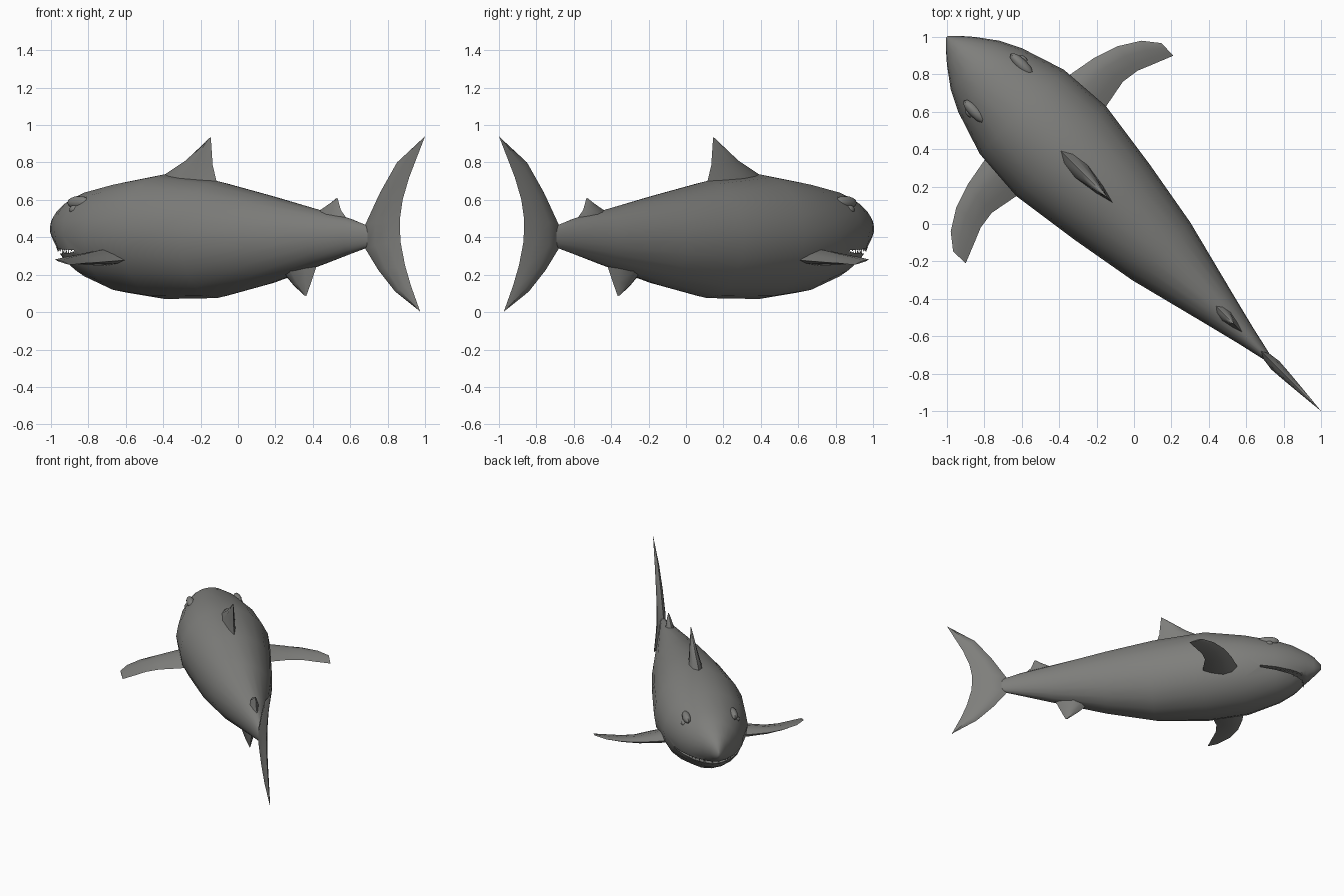
import bpy
import bmesh
import math
from mathutils import Vector

cube = bpy.data.objects.get("Cube")
if cube:
    bpy.data.objects.remove(cube, do_unlink=True)

skin = bpy.data.materials.new("grey skin")
skin.use_nodes = True
colour = (0.21, 0.21, 0.2, 1)
skin.diffuse_color = colour
skin.node_tree.nodes["Principled BSDF"].inputs["Base Color"].default_value = colour


def place(t, h, z):
    """Body frame (t along the spine, h sideways) laid on the diagonal."""
    return Vector((t + h, h - t, z))


def finish(bm, name, angle=40):
    bmesh.ops.recalc_face_normals(bm, faces=bm.faces)
    mesh = bpy.data.meshes.new(name)
    bm.to_mesh(mesh)
    bm.free()
    obj = bpy.data.objects.new(name, mesh)
    bpy.context.collection.objects.link(obj)
    mesh.materials.append(skin)
    smooth(obj, angle)
    return obj


def smooth(obj, angle):
    bpy.ops.object.select_all(action='DESELECT')
    obj.select_set(True)
    bpy.context.view_layer.objects.active = obj
    bpy.ops.object.shade_smooth_by_angle(angle=math.radians(angle))


def loft(name, rings, angle=40):
    bm = bmesh.new()
    loops = [[bm.verts.new(p) for p in ring] for ring in rings]
    n = len(loops[0])
    for a, b in zip(loops, loops[1:]):
        for i in range(n):
            j = (i + 1) % n
            bm.faces.new((a[i], a[j], b[j], b[i]))
    bm.faces.new(loops[0])
    bm.faces.new(loops[-1])
    return finish(bm, name, angle)


def foil(lead, trail, thick):
    """Fin section between two edge points, swollen along a thickness vector."""
    a, b, d = Vector(lead), Vector(trail), Vector(thick)
    half = [(0.15, 0.7), (0.4, 1), (0.75, 0.55)]
    pts = [a] + [a.lerp(b, f) + d * k for f, k in half]
    pts += [b] + [a.lerp(b, f) - d * k for f, k in reversed(half)]
    return [place(*p) for p in pts]


def upright_fin(name, rows):
    loft(name, [foil((a, 0, za), (b, 0, zb), (0, w, 0)) for a, za, b, zb, w in rows], 60)


def ball(name, t, h, z, size):
    bm = bmesh.new()
    bmesh.ops.create_uvsphere(bm, u_segments=12, v_segments=8, radius=1)
    for v in bm.verts:
        v.co = place(t + v.co.x * size[0], h + v.co.y * size[1], z + v.co.z * size[2])
    return finish(bm, name)


# Body stations: position, top, bottom, half width
stations = [
    (-1, 0.46, 0.42, 0.006), (-0.965, 0.52, 0.375, 0.04), (-0.925, 0.56, 0.33, 0.075),
    (-0.85, 0.615, 0.24, 0.13), (-0.77, 0.65, 0.18, 0.17), (-0.6, 0.695, 0.105, 0.225),
    (-0.39, 0.737, 0.07, 0.24), (-0.11, 0.7, 0.075, 0.2), (0.145, 0.63, 0.145, 0.155),
    (0.44, 0.545, 0.25, 0.08), (0.6, 0.5, 0.31, 0.04), (0.68, 0.467, 0.34, 0.022),
    (0.74, 0.44, 0.36, 0.008)]
SIDES = 20


def ring(t, top, bottom, width):
    mid, tall = (top + bottom) / 2, (top - bottom) / 2
    steps = [math.tau * i / SIDES for i in range(SIDES)]
    return [place(t, width * math.sin(a), mid + tall * math.cos(a)) for a in steps]


body = loft("body", [ring(*s) for s in stations], 50)

# Mouth slot cut through the snout
MOUTH_Z = 0.325
bm = bmesh.new()
bmesh.ops.create_cube(bm, size=1)
for v in bm.verts:
    back = v.co.x > 0
    gap = 0.006 if back else 0.022
    v.co = place(-0.69 if back else -1.05, v.co.y * 0.6,
                 MOUTH_Z + (gap if v.co.z > 0 else -gap))
cutter = finish(bm, "mouth_cutter")
cutter.hide_render = True
cut = body.modifiers.new("mouth", 'BOOLEAN')
cut.object = cutter
cut.solver = 'EXACT'
bpy.context.view_layer.objects.active = body
bpy.ops.object.modifier_apply(modifier=cut.name)
bpy.data.objects.remove(cutter, do_unlink=True)
smooth(body, 50)


def half_width(t, z):
    for a, b in zip(stations, stations[1:]):
        if a[0] <= t <= b[0]:
            f = (t - a[0]) / (b[0] - a[0])
            top, bottom, w = (p + (q - p) * f for p, q in zip(a[1:], b[1:]))
            k = (2 * z - top - bottom) / (top - bottom)
            return w * math.sqrt(max(0, 1 - k * k))
    return 0


# Teeth along both jaws
bm = bmesh.new()
for side in (-1, 1):
    for i in range(9):
        t = -0.9 + 0.021 * i
        for direction in (-1, 1):
            z = MOUTH_Z - direction * 0.022
            h = side * half_width(t, z) * 0.9
            tip = bm.verts.new(place(t, h, z + direction * 0.024))
            base = [bm.verts.new(place(t + 0.008 * math.cos(a), h + 0.006 * math.sin(a), z))
                    for a in (0, math.tau / 3, math.tau * 2 / 3)]
            for j in range(3):
                bm.faces.new((base[j], base[(j + 1) % 3], tip))
            bm.faces.new(base)
finish(bm, "teeth", 20)

# Upright fins: lead position and height, trail position and height, half thickness
upright_fin("dorsal_fin", [
    (-0.42, 0.66, -0.09, 0.63, 0.045), (-0.39, 0.737, -0.115, 0.7, 0.032),
    (-0.28, 0.81, -0.135, 0.785, 0.02), (-0.16, 0.922, -0.145, 0.935, 0.003)])
upright_fin("rear_dorsal_fin", [
    (0.42, 0.5, 0.6, 0.46, 0.03), (0.44, 0.546, 0.575, 0.51, 0.02),
    (0.49, 0.58, 0.55, 0.545, 0.013), (0.525, 0.607, 0.532, 0.61, 0.003)])
upright_fin("belly_fin", [
    (0.2, 0.28, 0.43, 0.31, 0.06), (0.25, 0.2, 0.42, 0.245, 0.038),
    (0.3, 0.14, 0.395, 0.17, 0.022), (0.352, 0.092, 0.365, 0.086, 0.003)])
upright_fin("tail_fin", [
    (0.985, 0.925, 1, 0.94, 0.001), (0.85, 0.8, 0.915, 0.72, 0.012),
    (0.76, 0.64, 0.88, 0.6, 0.018), (0.68, 0.467, 0.866, 0.5, 0.022),
    (0.68, 0.34, 0.868, 0.38, 0.022), (0.75, 0.225, 0.893, 0.25, 0.018),
    (0.84, 0.11, 0.925, 0.14, 0.012), (0.968, 0.008, 0.975, 0, 0.001)])

# Side fins: lead t and h, trail t and h, height, half thickness
side_rows = [
    (-0.57, 0.15, -0.38, 0.15, 0.3, 0.045), (-0.57, 0.23, -0.39, 0.245, 0.29, 0.042),
    (-0.55, 0.34, -0.41, 0.35, 0.28, 0.026), (-0.52, 0.43, -0.4, 0.42, 0.276, 0.016),
    (-0.47, 0.51, -0.375, 0.48, 0.272, 0.01), (-0.41, 0.557, -0.345, 0.555, 0.268, 0.004)]
for side, label in ((1, "left"), (-1, "right")):
    loft(label + "_side_fin",
         [foil((a, side * ha, z + 0.01), (b, side * hb, z - 0.015), (0, 0, w))
          for a, ha, b, hb, z, w in side_rows], 60)
    # Brow ridge and eye
    ball(label + "_brow", -0.725, side * 0.125, 0.585, (0.06, 0.022, 0.035))
    ball(label + "_eye", -0.735, side * 0.14, 0.548, (0.022, 0.016, 0.024))
